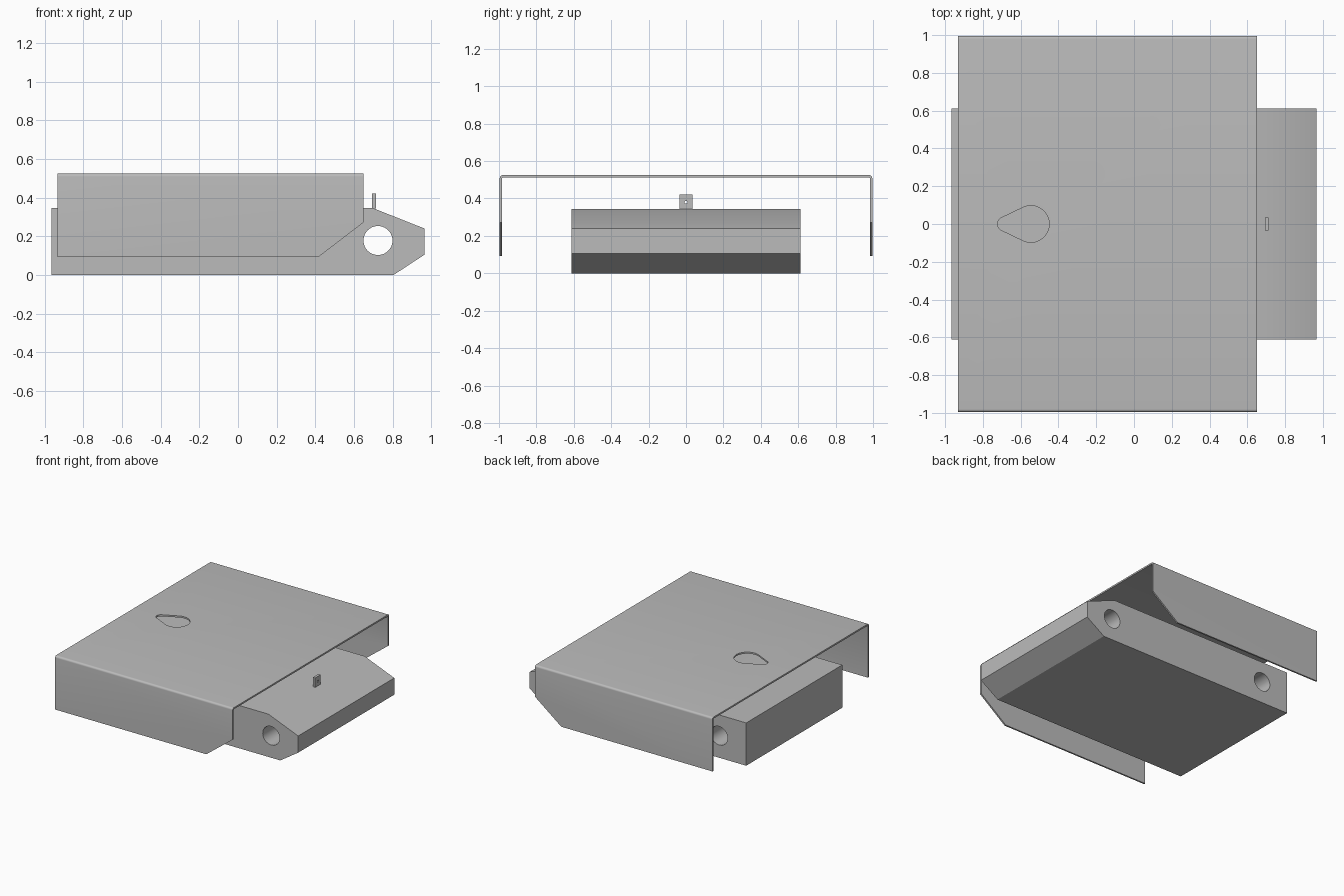
import bpy, bmesh
from math import sin, cos, pi, acos
from mathutils import Vector

cube = bpy.data.objects.get("Cube")
if cube:
    bpy.data.objects.remove(cube, do_unlink=True)

grey = bpy.data.materials.new("mid_grey")
grey.use_nodes = True
grey.diffuse_color = (0.5, 0.5, 0.5, 1)
grey.node_tree.nodes["Principled BSDF"].inputs["Base Color"].default_value = (0.5, 0.5, 0.5, 1)


def prism(name, points, axis, start, end):
    """Extrude a 2D outline along an axis; the points lie on the other two axes, in order."""
    def place(p, d):
        co = list(p)
        co.insert("xyz".index(axis), d)
        return Vector(co)

    bm = bmesh.new()
    face = bm.faces.new([bm.verts.new(place(p, start)) for p in points])
    out = bmesh.ops.extrude_face_region(bm, geom=[face])["geom"]
    moved = [g for g in out if isinstance(g, bmesh.types.BMVert)]
    bmesh.ops.translate(bm, verts=moved, vec=place((0, 0), end - start))
    bmesh.ops.recalc_face_normals(bm, faces=bm.faces)
    mesh = bpy.data.meshes.new(name)
    bm.to_mesh(mesh)
    bm.free()
    mesh.materials.append(grey)
    obj = bpy.data.objects.new(name, mesh)
    bpy.context.collection.objects.link(obj)
    return obj


def arc(cx, cy, r, a0, a1, n):
    return [(cx + r * cos(a0 + (a1 - a0) * i / n), cy + r * sin(a0 + (a1 - a0) * i / n))
            for i in range(n + 1)]


def circle(cx, cy, r, n=48):
    return arc(cx, cy, r, 0, 2 * pi, n)[:-1]


def select(obj):
    bpy.ops.object.select_all(action="DESELECT")
    obj.select_set(True)
    bpy.context.view_layer.objects.active = obj


def cut(obj, *cutters):
    """Subtract each cutter, then discard it."""
    select(obj)
    for cutter in cutters:
        cutter.hide_render = True
        mod = obj.modifiers.new("cut", "BOOLEAN")
        mod.operation = "DIFFERENCE"
        mod.solver = "EXACT"
        mod.object = cutter
        bpy.ops.object.modifier_apply(modifier=mod.name)
        bpy.data.objects.remove(cutter, do_unlink=True)
    bpy.ops.object.shade_smooth_by_angle(angle=0.5)


# Solid block with a tapered nose and two cross bores
block = prism("base_block", [(-0.965, 0), (0.805, 0), (0.965, 0.105), (0.965, 0.24),
                             (0.70, 0.345), (-0.965, 0.345)], "y", -0.612, 0.612)
cut(block, *[prism("bore_cutter", circle(x, 0.178, 0.075), "y", -0.8, 0.8)
             for x in (-0.724, 0.724)])

# Small upright tab with a pin hole
tab = prism("tab", [(-0.035, 0.343), (0.035, 0.343), (0.035, 0.42), (-0.035, 0.42)],
            "x", 0.693, 0.713)
cut(tab, prism("pin_cutter", circle(0, 0.38, 0.008, 16), "x", 0.6, 0.8))

# Bent sheet cover: half section mirrored across the middle
top, low, thick, bend = 0.525, 0.092, 0.013, 0.016
outer = [(0.996, low)] + arc(0.996 - bend, top - bend, bend, 0, pi / 2, 6)
inner = arc(0.996 - bend, top - bend, bend - thick, pi / 2, 0, 3) + [(0.996 - thick, low)]
section = (outer + [(-y, z) for y, z in reversed(outer)]
           + [(-y, z) for y, z in reversed(inner)] + inner)
cover = prism("sheet_cover", section, "x", -0.933, 0.65)

# Teardrop opening: large and small arcs joined by tangents
big, small, x_big, x_small = 0.097, 0.036, -0.546, -0.687
a = acos((small - big) / (x_big - x_small))
a = pi - a
teardrop = (arc(x_big, 0, big, -(pi - a), pi - a, 32)
            + arc(x_small, 0, small, pi - a, pi + a, 14))
cut(cover,
    prism("corner_cutter", [(0.415, low), (0.65, 0.272), (0.75, 0.272), (0.75, 0),
                            (0.415, 0)], "y", -1.1, 1.1),
    prism("teardrop_cutter", teardrop, "z", 0.45, 0.6))
